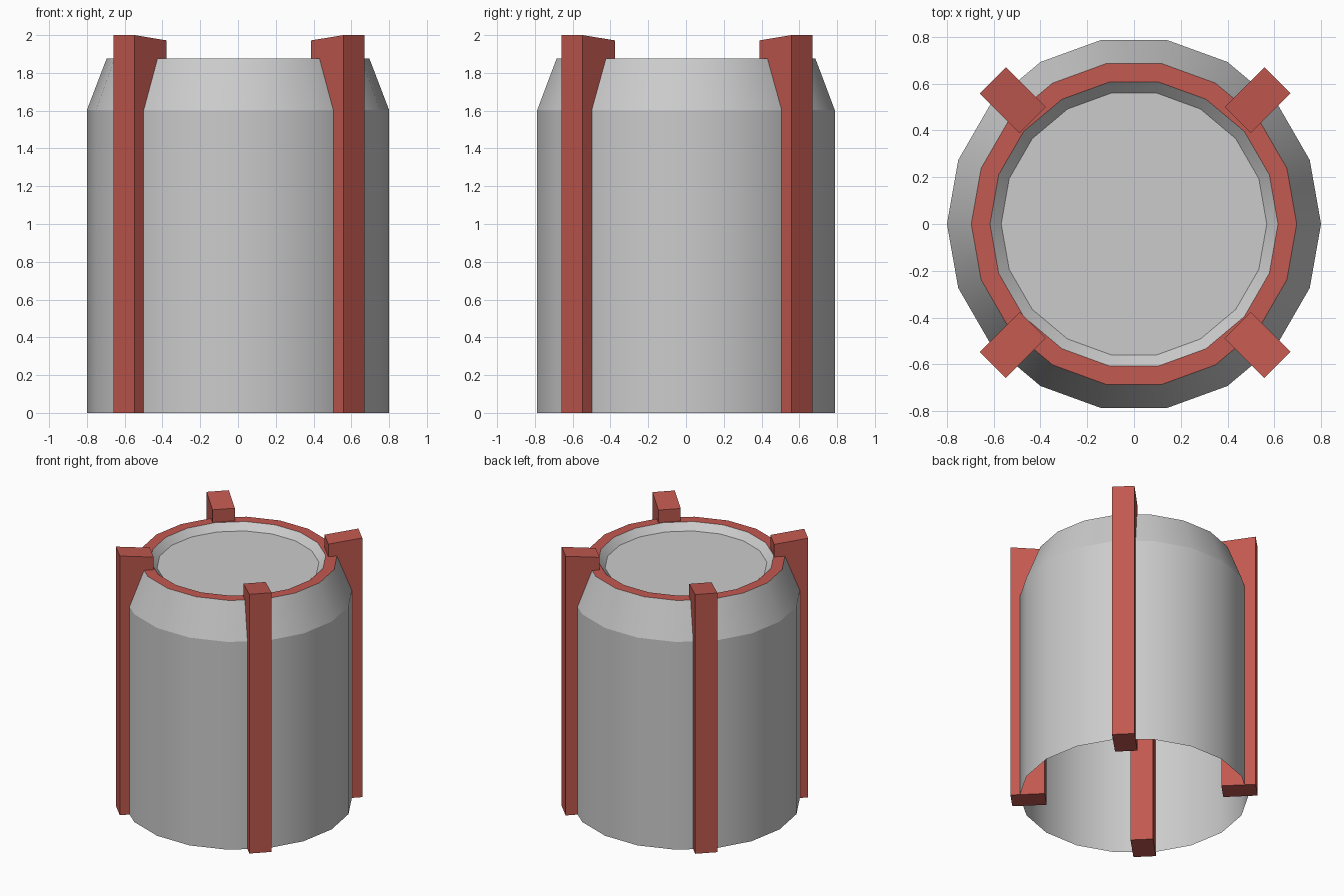
import bpy, bmesh, math
from mathutils import Matrix, Vector

if "Cube" in bpy.data.objects:
    bpy.data.objects.remove(bpy.data.objects["Cube"])

SIDES = 18
red = bpy.data.materials.new("red_paint")
red.diffuse_color = (0.54, 0.10, 0.08, 1)
red.use_nodes = True
red.node_tree.nodes["Principled BSDF"].inputs["Base Color"].default_value = red.diffuse_color


def finish(bm, name, material=None, smooth_angle=None):
    mesh = bpy.data.meshes.new(name)
    bm.to_mesh(mesh)
    bm.free()
    obj = bpy.data.objects.new(name, mesh)
    bpy.context.collection.objects.link(obj)
    if material:
        mesh.materials.append(material)
    if smooth_angle:
        bpy.ops.object.select_all(action='DESELECT')
        obj.select_set(True)
        bpy.context.view_layer.objects.active = obj
        bpy.ops.object.shade_smooth_by_angle(angle=math.radians(smooth_angle))
    return obj


def lathe(name, profile, cap=False, **kw):
    """Revolve (radius, z) points; optionally close the last ring."""
    bm = bmesh.new()
    rings = []
    for r, z in profile:
        rings.append([bm.verts.new((r * math.cos(a), r * math.sin(a), z))
                      for a in (math.tau * i / SIDES for i in range(SIDES))])
    for a, b in zip(rings, rings[1:]):
        for i in range(SIDES):
            j = (i + 1) % SIDES
            bm.faces.new((a[i], a[j], b[j], b[i]))
    if cap:
        bm.faces.new(rings[-1])
    return finish(bm, name, **kw)


def post(name, angle):
    """Upright bar set into the wall, its top sloping down to the centre."""
    bm = bmesh.new()
    half = 0.079
    side = [(0.62, 0), (0.861, 0), (0.861, 2.0), (0.62, 1.972)]
    face = bm.faces.new([bm.verts.new((r, -half, z)) for r, z in side])
    new = bmesh.ops.extrude_face_region(bm, geom=[face])["geom"]
    bmesh.ops.translate(bm, vec=(0, 2 * half, 0),
                        verts=[v for v in new if isinstance(v, bmesh.types.BMVert)])
    bmesh.ops.recalc_face_normals(bm, faces=bm.faces[:])
    bm.transform(Matrix.Translation(Vector((0.005, 0.006, 0)))
                 @ Matrix.Rotation(angle, 4, 'Z'))
    return finish(bm, name, material=red)


# Drum wall with sloped shoulder, open underneath
lathe("drum_wall", [(0.8, 0), (0.8, 1.603), (0.696, 1.875)], smooth_angle=20.5)
# Flat coloured rim
lathe("rim", [(0.696, 1.875), (0.616, 1.875)], material=red)
# Recessed lid
lathe("recessed_lid", [(0.616, 1.875), (0.568, 1.825)], cap=True, smooth_angle=25)
# Four corner posts
for i, label in enumerate(("back_right", "back_left", "front_left", "front_right")):
    post("post_" + label, math.radians(45 + 90 * i))
